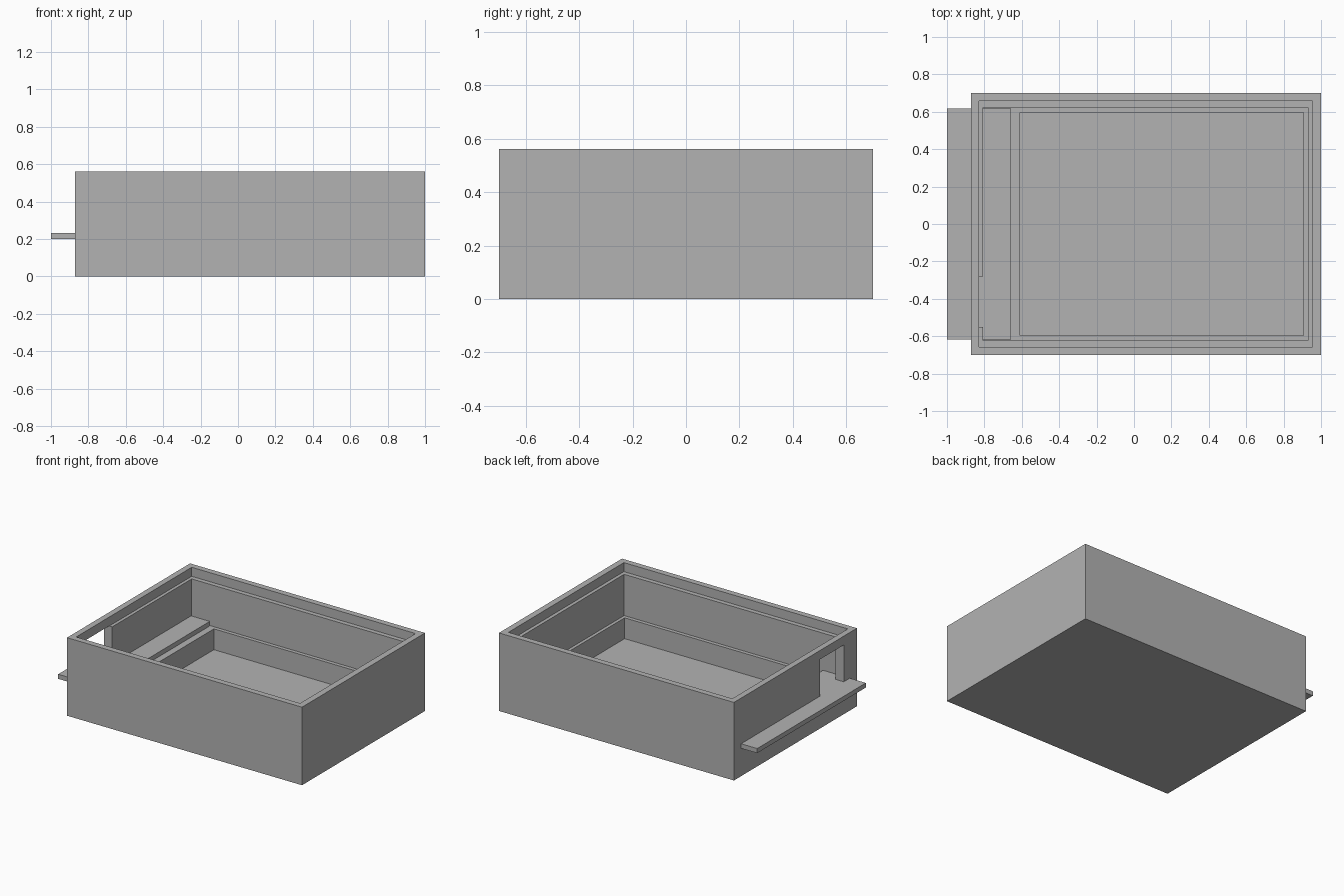
import bpy

old = bpy.data.objects.get("Cube")
if old:
    bpy.data.objects.remove(old, do_unlink=True)

GREY = (0.45, 0.45, 0.45, 1.0)
mat = bpy.data.materials.new("plain grey")
mat.use_nodes = True
mat.diffuse_color = GREY
mat.node_tree.nodes["Principled BSDF"].inputs["Base Color"].default_value = GREY


def box(name, x, y, z):
    """Box spanning the given (low, high) ranges."""
    bpy.ops.mesh.primitive_cube_add(size=1)
    ob = bpy.context.object
    ob.name = name
    for v in ob.data.vertices:
        v.co = [r[0] if c < 0 else r[1] for c, r in zip(v.co, (x, y, z))]
    ob.data.materials.append(mat)
    return ob


def carve(target, name, x, y, z):
    """Subtract a box from the target and discard the cutter."""
    cutter = box(name, x, y, z)
    cutter.hide_render = True
    mod = target.modifiers.new(name, "BOOLEAN")
    mod.operation = "DIFFERENCE"
    mod.solver = "EXACT"
    mod.object = cutter
    bpy.context.view_layer.objects.active = target
    bpy.ops.object.modifier_apply(modifier=name)
    bpy.data.objects.remove(cutter, do_unlink=True)


HEIGHT, LID_LEDGE, SHELF_LEDGE, FLOOR = 0.562, 0.497, 0.2, 0.05
ABOVE = HEIGHT + 0.1

# Open tray with stepped interior
tray = box("tray", (-0.872, 1.0), (-0.7, 0.7), (0, HEIGHT))
carve(tray, "lid_recess", (-0.829, 0.955), (-0.657, 0.657), (LID_LEDGE, ABOVE))
carve(tray, "main_cavity", (-0.806, 0.93), (-0.624, 0.624), (SHELF_LEDGE, ABOVE))
carve(tray, "deep_pocket", (-0.61, 0.907), (-0.597, 0.597), (FLOOR, ABOVE))

# Doorway through the end wall, above the shelf
carve(tray, "doorway", (-0.95, -0.75), (-0.55, -0.28), (0.215, LID_LEDGE + 0.001))

# Shelf running through the end wall and resting on the inner ledge
box("shelf", (-1.0, -0.658), (-0.618, 0.618), (SHELF_LEDGE, 0.233))
